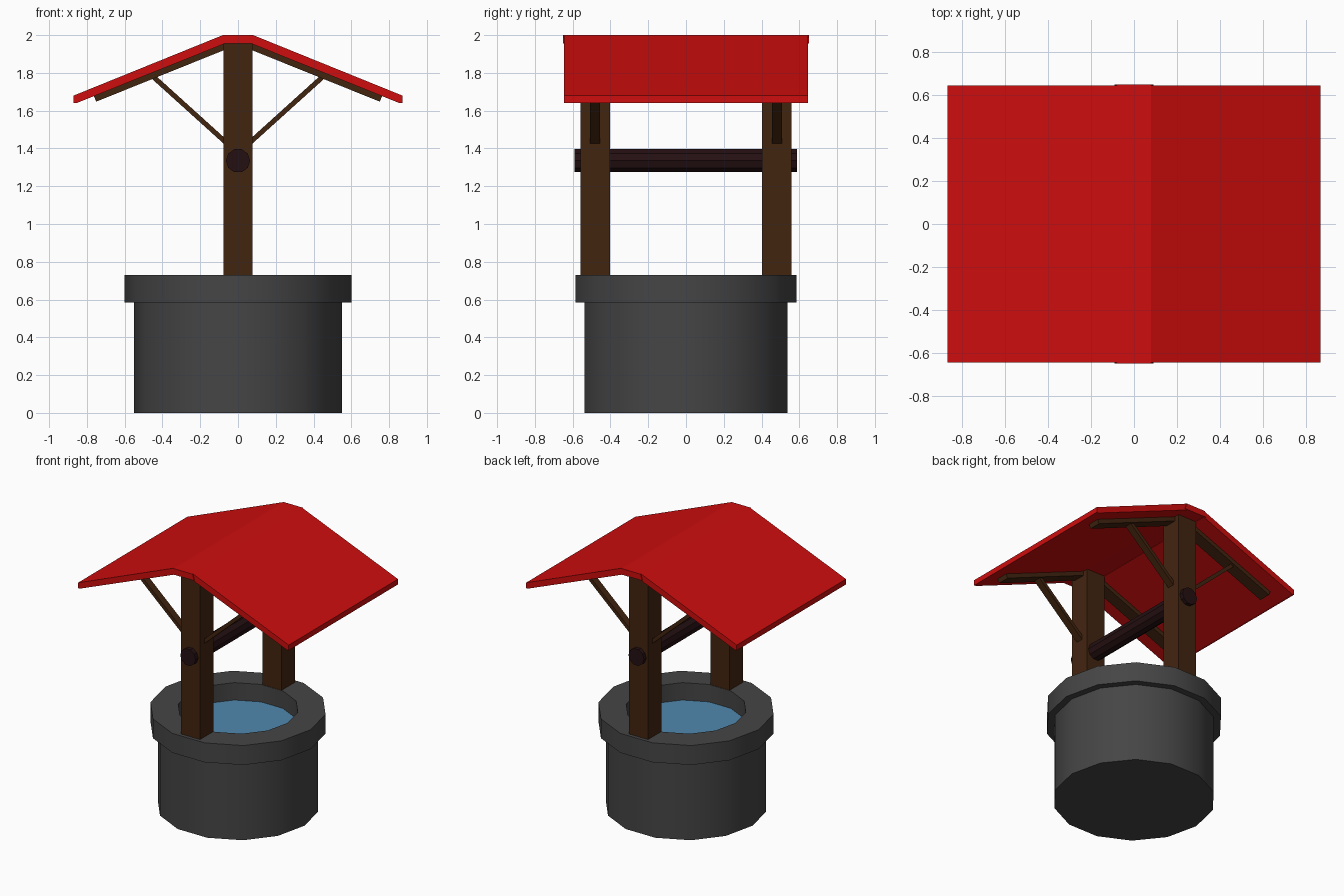
import bpy, bmesh, math
from mathutils import Vector

cube = bpy.data.objects.get("Cube")
if cube:
    bpy.data.objects.remove(cube, do_unlink=True)


def material(name, r, g, b):
    m = bpy.data.materials.new(name)
    m.use_nodes = True
    m.diffuse_color = (r, g, b, 1)
    m.node_tree.nodes["Principled BSDF"].inputs["Base Color"].default_value = (r, g, b, 1)
    return m


STONE = material("grey stone", 0.06, 0.06, 0.06)
WOOD = material("brown wood", 0.055, 0.018, 0.005)
DARK = material("dark wood", 0.018, 0.005, 0.006)
RED = material("red roof", 0.62, 0.004, 0.004)
WATER = material("blue water", 0.08, 0.25, 0.43)


def finish(name, bm, mat, smooth=False):
    bmesh.ops.recalc_face_normals(bm, faces=bm.faces)
    mesh = bpy.data.meshes.new(name)
    bm.to_mesh(mesh)
    bm.free()
    mesh.materials.append(mat)
    ob = bpy.data.objects.new(name, mesh)
    bpy.context.collection.objects.link(ob)
    if smooth:
        bpy.ops.object.select_all(action='DESELECT')
        ob.select_set(True)
        bpy.context.view_layer.objects.active = ob
        bpy.ops.object.shade_smooth_by_angle(angle=math.radians(30))
    return ob


def prism(name, profile, y0, y1, mat):
    """Extrude an (x, z) outline along y."""
    bm = bmesh.new()
    face = bm.faces.new([bm.verts.new((x, y0, z)) for x, z in profile])
    new = bmesh.ops.extrude_face_region(bm, geom=[face])["geom"]
    verts = [v for v in new if isinstance(v, bmesh.types.BMVert)]
    bmesh.ops.translate(bm, verts=verts, vec=(0, y1 - y0, 0))
    return finish(name, bm, mat)


def lathe(name, profile, mat, sides=14, closed=False):
    """Turn an (r, z) outline around z, capping open ends."""
    bm = bmesh.new()
    rings = []
    for r, z in profile:
        rings.append([bm.verts.new((r * math.cos(math.tau * i / sides),
                                    r * math.sin(math.tau * i / sides), z))
                      for i in range(sides)])
    pairs = list(zip(rings, rings[1:]))
    if closed:
        pairs.append((rings[-1], rings[0]))
    else:
        bm.faces.new(rings[0])
        if len(rings) > 1:
            bm.faces.new(rings[-1])
    for a, b in pairs:
        for i in range(sides):
            j = (i + 1) % sides
            bm.faces.new((a[i], a[j], b[j], b[i]))
    return finish(name, bm, mat, smooth=True)


# Stone well with a wider rim, and the water inside
lathe("well_wall", [(0.55, 0), (0.55, 0.59)], STONE)
lathe("well_rim", [(0.6, 0.585), (0.6, 0.73), (0.41, 0.73), (0.41, 0.585)], STONE, closed=True)
lathe("water", [(0.41, 0.6)], WATER)

# Roof: two sloping panels and a flat ridge
for side, label in ((1, "left"), (-1, "right")):
    panel = [(0.08, 2.0), (0.87, 1.68), (0.87, 1.64), (0.855, 1.64), (0.075, 1.953)]
    prism(label + "_roof_panel", [(side * x, z) for x, z in panel], -0.645, 0.645, RED)
prism("roof_ridge", [(-0.08, 2.0), (0.08, 2.0), (0.092, 1.955), (-0.092, 1.955)],
      -0.65, 0.65, RED)

# Posts, with a rafter and a diagonal brace on each side
POST = [(-0.078, 0.7), (0.078, 0.7), (0.078, 1.956), (-0.078, 1.956)]
RAFTER = [(0.07, 1.957), (0.765, 1.68), (0.75, 1.648), (0.07, 1.922)]
BRACE = [(0.07, 1.42), (0.07, 1.455), (0.435, 1.785), (0.46, 1.785), (0.46, 1.772)]
for end, label in ((-1, "front"), (1, "back")):
    y = end * 0.481
    prism(label + "_post", POST, y - 0.078, y + 0.078, WOOD)
    for side, hand in ((1, "left"), (-1, "right")):
        for part, outline, half in (("rafter", RAFTER, 0.045), ("brace", BRACE, 0.027)):
            prism(f"{label}_{hand}_{part}", [(side * x, z) for x, z in outline],
                  y - half, y + half, WOOD)

# Roller through both posts
circle = [(0.064 * math.cos(math.tau * i / 10), 1.335 + 0.064 * math.sin(math.tau * i / 10))
          for i in range(10)]
prism("roller", circle, -0.59, 0.587, DARK)
